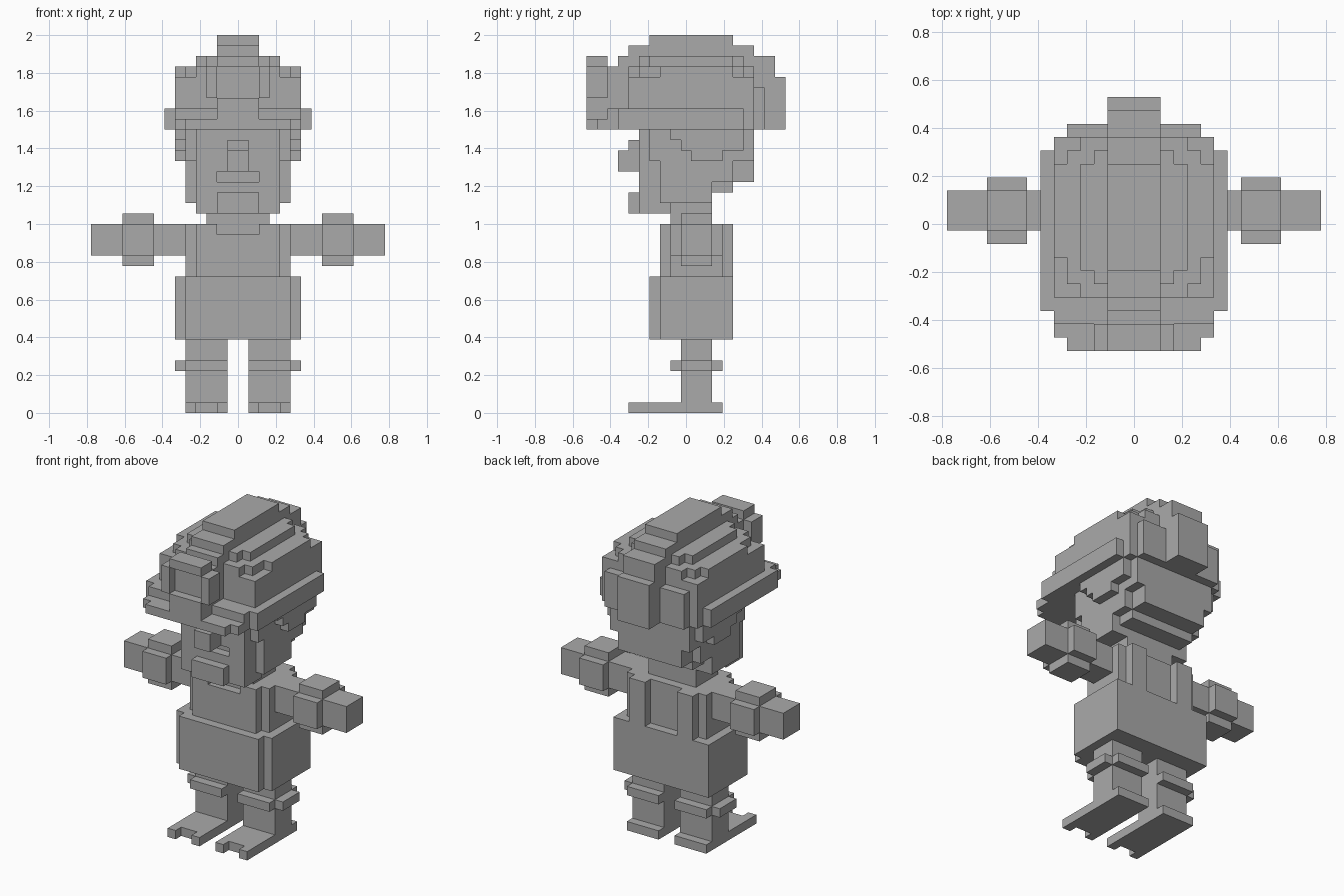
import bpy
import bmesh
from mathutils import Matrix, Vector

# The figure sits on a block grid: 36 blocks tall, 19 blocks deep
UNIT = 2 / 36
MIDDLE_DEPTH = 9.5

start_cube = bpy.data.objects.get("Cube")
if start_cube:
    bpy.data.objects.remove(start_cube, do_unlink=True)

grey = bpy.data.materials.new("plain grey")
grey.use_nodes = True
grey.diffuse_color = (0.4, 0.4, 0.4, 1)
for node in grey.node_tree.nodes:
    if node.type == 'BSDF_PRINCIPLED':
        node.inputs["Base Color"].default_value = (0.4, 0.4, 0.4, 1)
        node.inputs["Roughness"].default_value = 0.8


def add_block(bm, across, depth, height):
    """Add one box between the given grid limits."""
    limits = (across, depth, height)
    size = Vector([high - low for low, high in limits]) * UNIT
    centre = Vector([(low + high) / 2 for low, high in limits])
    centre.y -= MIDDLE_DEPTH
    matrix = Matrix.Translation(centre * UNIT) @ Matrix.Diagonal(size).to_4x4()
    bmesh.ops.create_cube(bm, size=1, matrix=matrix)


def finish(name, bm):
    mesh = bpy.data.meshes.new(name)
    bm.to_mesh(mesh)
    bm.free()
    mesh.materials.append(grey)
    part = bpy.data.objects.new(name, mesh)
    bpy.context.scene.collection.objects.link(part)
    return part


def centred(name, *blocks):
    """Blocks as (half width, depth limits, height limits) about the middle."""
    bm = bmesh.new()
    for half, depth, height in blocks:
        add_block(bm, (-half, half), depth, height)
    return finish(name, bm)


def paired(name, *blocks):
    """Blocks as (x limits, depth limits, height limits), made on both sides."""
    for side, sign in (("left", 1), ("right", -1)):
        bm = bmesh.new()
        for across, depth, height in blocks:
            add_block(bm, sorted(sign * x for x in across), depth, height)
        finish(side + "_" + name, bm)


# Feet with two toes each
paired("foot",
       ((1, 5), (5, 13), (0, 1)),
       ((1, 2), (4, 5), (0, 1)),
       ((4, 5), (4, 5), (0, 1)))

# Legs and their cuffs
paired("leg", ((1, 5), (9, 12), (1, 7)))
paired("leg_cuff",
       ((1, 5), (8, 13), (4, 5)),
       ((5, 6), (9, 12), (4, 5)))

# Trousers
centred("trousers",
        (5, (6, 14), (7, 13)),
        (6, (7, 14), (7, 13)))

# Chest with shoulder straps front and back
centred("chest", (5, (8, 13), (13, 18)))
paired("front_strap", ((2, 4), (7, 8), (13, 18)))
paired("back_strap", ((2, 4), (13, 14), (13, 18)))
centred("bib", (2, (7, 8), (13, 17)))

# Arms held straight out, with stepped wrist bands
paired("arm", ((5, 14), (9, 12), (15, 18)))
paired("wrist_band",
       ((8, 11), (8, 13), (15, 18)),
       ((8, 11), (9, 12), (14, 19)))

# Neck
centred("neck", (3, (8, 12), (18, 20)))

# Head, tapering towards the jaw and nape
centred("head",
        (5, (6, 16), (24, 27)),
        (4, (5, 6), (23, 27)),
        (4, (6, 16), (22, 24)),
        (5, (7, 14), (22, 24)),
        (4, (5, 14), (21, 22)),
        (5, (7, 12), (20, 22)),
        (3, (6, 12), (19, 21)))

# Nose and chin
centred("nose",
        (1, (4, 5), (25, 26)),
        (1, (3, 5), (23, 25)))
centred("chin",
        (4, (5, 8), (19, 21)),
        (2, (4, 5), (19, 21)))
paired("cheek", ((2, 4), (5, 6), (21, 23)))

# Side hair below the brim
paired("side_hair",
       ((5, 6), (8, 15), (26, 27)),
       ((5, 6), (9, 15), (25, 26)),
       ((5, 6), (10, 13), (24, 25)))

# Helmet brim
centred("brim",
        (7, (3, 15), (27, 29)),
        (6, (2, 3), (27, 29)),
        (6, (1, 2), (27, 28)),
        (5, (0, 1), (27, 28)))

# Helmet dome, stepped towards the top
centred("dome",
        (6, (4, 16), (27, 32)),
        (6, (7, 14), (32, 33)),
        (5, (5, 15), (32, 33)),
        (4, (4, 16), (32, 33)),
        (4, (6, 14), (33, 34)),
        (3, (5, 15), (33, 34)))

# Crest running from front to back over the helmet
centred("crest",
        (2, (2, 18), (28, 33)),
        (2, (3, 18), (33, 34)),
        (2, (4, 16), (34, 35)),
        (2, (6, 14), (35, 36)),
        (2, (16, 19), (27, 32)))
paired("back_panel", ((2, 5), (16, 17), (27, 31)))

# Framed badge with a recessed middle
centred("badge_frame",
        (2, (0, 2), (33, 34)),
        (2, (0, 2), (28, 30)),
        (2, (1, 2), (30, 33)))
paired("badge_side", ((2, 3), (0, 2), (30, 33)))
